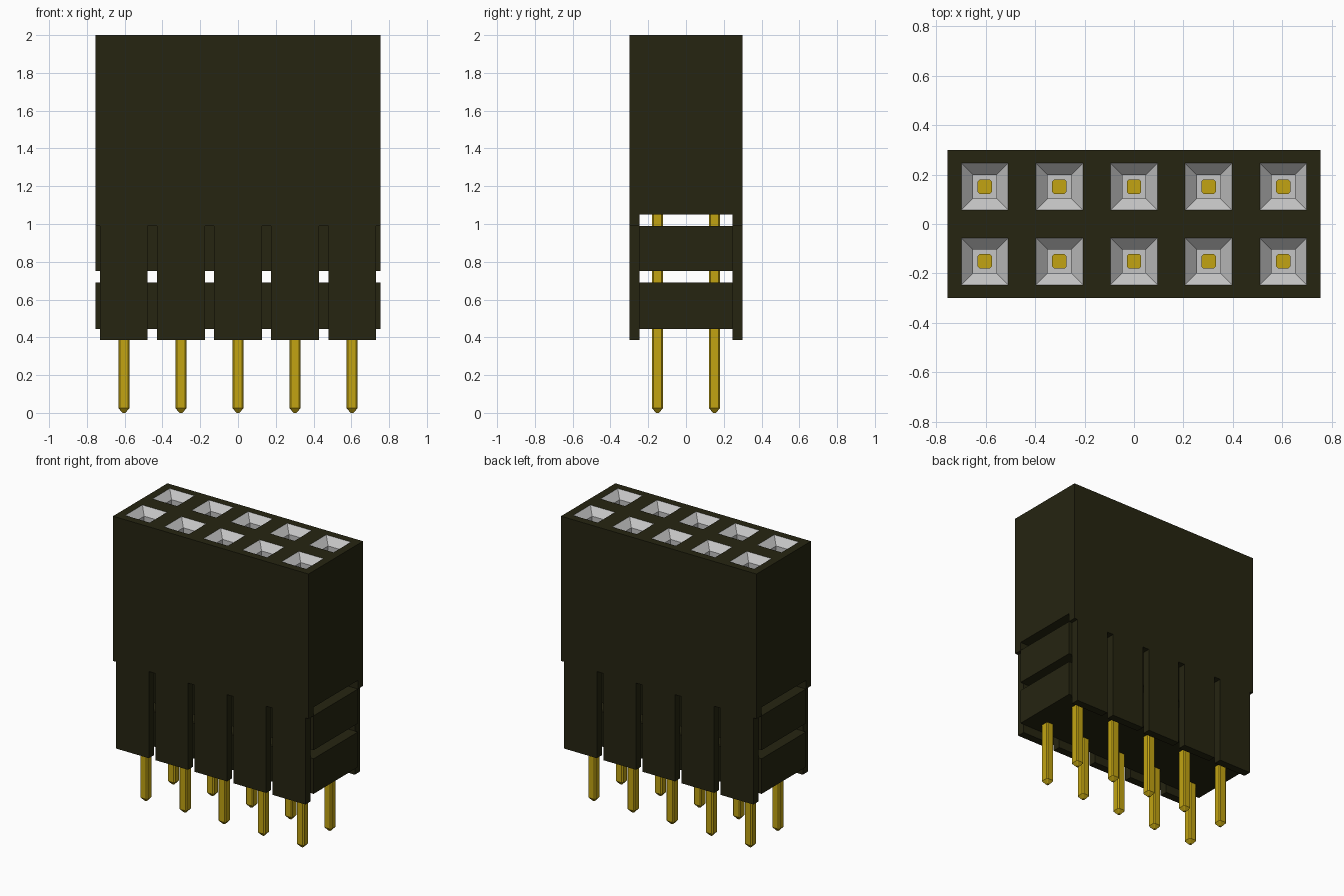
import bpy
import bmesh

if "Cube" in bpy.data.objects:
    bpy.data.objects.remove(bpy.data.objects["Cube"], do_unlink=True)

PITCH = 0.302
XS = [(i - 2) * PITCH for i in range(5)]    # pin columns
YS = [-0.151, 0.151]                        # pin rows
HX, HY, WALL = 0.755, 0.30, 0.055           # housing half sizes, skirt thickness
TOP, SLOT, STEP = 2.0, 1.05, 0.99           # housing top, slot roof, housing lower edge
RIM, BORE = 0.095, 0.0475                   # socket half widths


def material(name, colour, rough=0.6):
    m = bpy.data.materials.new(name)
    m.use_nodes = True
    m.diffuse_color = (*colour, 1)
    bsdf = m.node_tree.nodes["Principled BSDF"]
    bsdf.inputs["Base Color"].default_value = (*colour, 1)
    bsdf.inputs["Roughness"].default_value = rough
    return m


BLACK = material("black plastic", (0.019, 0.018, 0.0055))
GOLD = material("gold pin", (0.54, 0.37, 0.006))
GREY = material("grey contact", (0.56, 0.56, 0.56))


def finish(name, bm, mat, mesh=None):
    me = bpy.data.meshes.new(name)
    bm.to_mesh(me)
    bm.free()
    me.materials.append(mat)
    return place(name, me)


def place(name, me, loc=(0, 0, 0)):
    ob = bpy.data.objects.new(name, me)
    ob.location = loc
    bpy.context.collection.objects.link(ob)
    return ob


def face(bm, pts):
    return bm.faces.new([bm.verts.new(p) for p in pts])


def box(name, lo, hi, mat):
    bm = bmesh.new()
    bmesh.ops.create_cube(bm, size=1)
    for v in bm.verts:
        v.co = [(a + b) / 2 + c * (b - a) for a, b, c in zip(lo, hi, v.co)]
    return finish(name, bm, mat)


def loft(bm, rings):
    """Join equal rings of points with quads and return the vertex rings."""
    rings = [[bm.verts.new(p) for p in r] for r in rings]
    for a, b in zip(rings, rings[1:]):
        for i in range(len(a)):
            j = (i + 1) % len(a)
            bm.faces.new((a[i], a[j], b[j], b[i]))
    return rings


def square(h, z):
    return [(-h, -h, z), (h, -h, z), (h, h, z), (-h, h, z)]


def octagon(h, c, z):
    return [(h - c, -h, z), (h, c - h, z), (h, h - c, z), (h - c, h, z),
            (c - h, h, z), (-h, h - c, z), (-h, c - h, z), (c - h, -h, z)]


# Upper housing: arch profile run along x, with a top pierced by the sockets
bm = bmesh.new()
inner = HY - WALL
profile = [(HY, TOP), (HY, STEP), (inner, STEP), (inner, SLOT),
           (-inner, SLOT), (-inner, STEP), (-HY, STEP), (-HY, TOP)]
for (y0, z0), (y1, z1) in zip(profile, profile[1:]):
    face(bm, [(-HX, y0, z0), (HX, y0, z0), (HX, y1, z1), (-HX, y1, z1)])
face(bm, [(HX, y, z) for y, z in reversed(profile)])
face(bm, [(-HX, y, z) for y, z in profile])
gx = [-HX] + [x + s for x in XS for s in (-RIM, RIM)] + [HX]
gy = [-HY] + [y + s for y in YS for s in (-RIM, RIM)] + [HY]
for i in range(len(gx) - 1):
    for j in range(len(gy) - 1):
        if not (i % 2 and j % 2):
            face(bm, [(gx[i], gy[j], TOP), (gx[i + 1], gy[j], TOP),
                      (gx[i + 1], gy[j + 1], TOP), (gx[i], gy[j + 1], TOP)])
bmesh.ops.remove_doubles(bm, verts=bm.verts, dist=1e-5)
finish("upper_housing", bm, BLACK)

# Inner cores of the lower housing, with open slots between them
box("upper_core", (-HX, -inner, 0.75), (HX, inner, STEP), BLACK)
box("lower_core", (-HX, -inner, 0.445), (HX, inner, 0.69), BLACK)

# Skirt panels on the front and back, one per column
for n, x in enumerate(XS, 1):
    for side, y0, y1 in (("front", -HY, -inner), ("back", inner, HY)):
        box(f"{side}_panel_{n}", (x - 0.126, y0, 0.385), (x + 0.126, y1, STEP), BLACK)

# Socket: sloped mouth, straight bore and floor, facing inwards
bm = bmesh.new()
FLOOR = 1.12
rings = loft(bm, [square(RIM, TOP), square(BORE, TOP - 0.0475), square(BORE, FLOOR)])
bm.faces.new(rings[-1])
bm.normal_update()
for f in bm.faces:
    c = f.calc_center_median()
    inward = f.normal.z if abs(f.normal.z) > 0.1 else -(f.normal.x * c.x + f.normal.y * c.y)
    if inward < 0:
        f.normal_flip()
socket = finish("socket_1", bm, GREY)

# Pin: square post with chamfered edges and tapered ends
bm = bmesh.new()
rings = loft(bm, [octagon(0.008, 0.002, 0), octagon(0.029, 0.008, 0.025),
                  octagon(0.029, 0.008, FLOOR + 0.01)])
bm.faces.new(rings[0])
bm.faces.new(rings[-1])
bmesh.ops.recalc_face_normals(bm, faces=bm.faces)
pin = finish("pin_1", bm, GOLD)

# Repeat the socket and pin over the grid
spots = [(x, y, 0) for y in YS for x in XS]
socket.location = pin.location = spots[0]
for n, spot in enumerate(spots[1:], 2):
    place(f"socket_{n}", socket.data, spot)
    place(f"pin_{n}", pin.data, spot)
